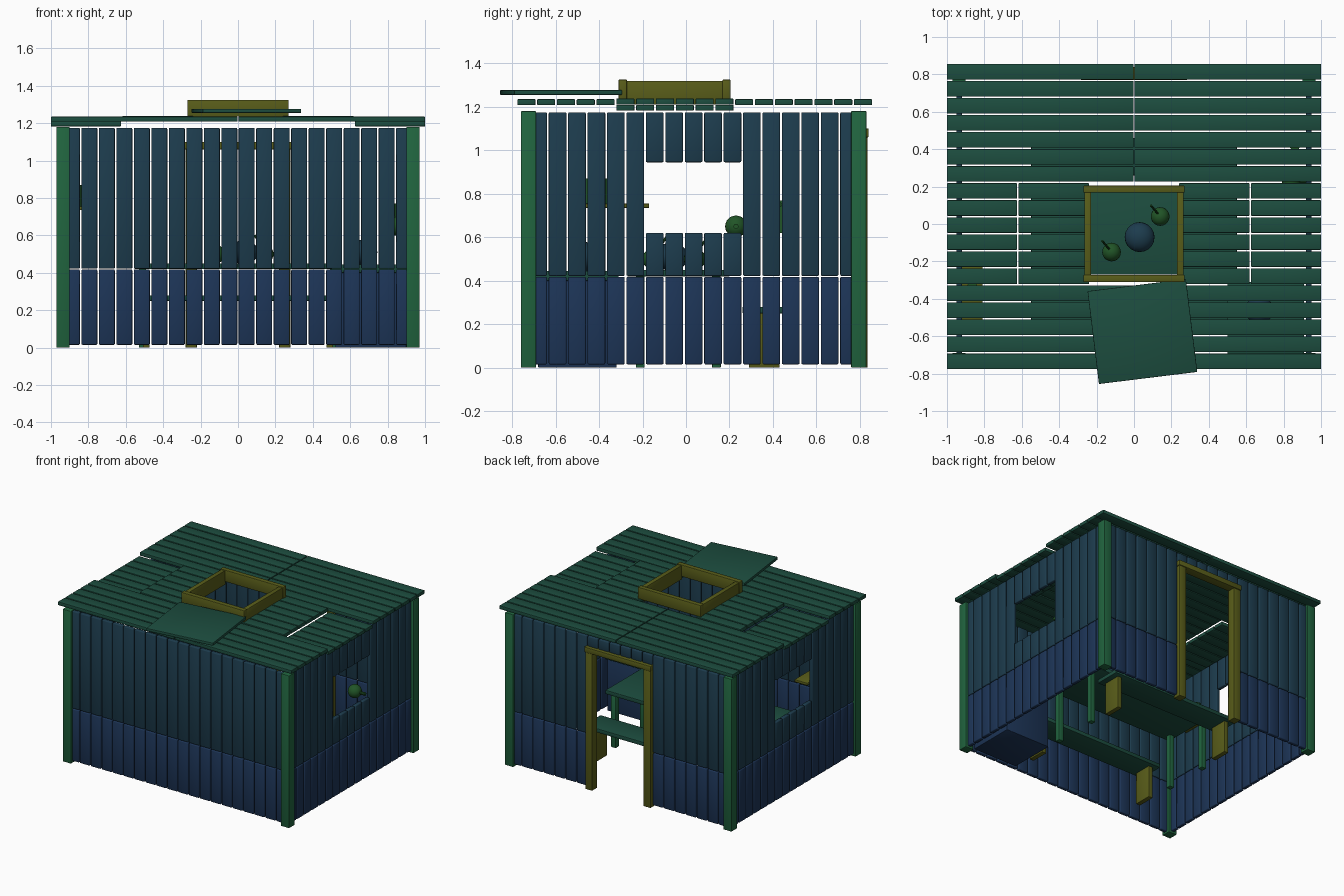
import bpy, bmesh, math
from mathutils import Matrix, Vector

if "Cube" in bpy.data.objects:
    bpy.data.objects.remove(bpy.data.objects["Cube"])

def mat(name, c):
    m = bpy.data.materials.new(name)
    m.diffuse_color = (*c, 1)
    m.use_nodes = True
    m.node_tree.nodes["Principled BSDF"].inputs["Base Color"].default_value = m.diffuse_color
    return m

BLUE = mat("plank_upper", (0.012, 0.045, 0.075))
DEEP = mat("plank_lower", (0.012, 0.035, 0.095))
TEAL = mat("roof_wood", (0.012, 0.075, 0.05))
GREEN = mat("post_wood", (0.015, 0.13, 0.05))
OLIVE = mat("trim_wood", (0.10, 0.11, 0.01))
LEAF = mat("leaf_green", (0.015, 0.09, 0.02))

def boxes(name, spans, material, bevel=0.003):
    """One object made of boxes given as (x0, x1, y0, y1, z0, z1)."""
    bm = bmesh.new()
    for x0, x1, y0, y1, z0, z1 in spans:
        m = Matrix.Translation(((x0 + x1) / 2, (y0 + y1) / 2, (z0 + z1) / 2)) @ \
            Matrix.Diagonal((x1 - x0, y1 - y0, z1 - z0, 1))
        bmesh.ops.create_cube(bm, size=1, matrix=m)
    me = bpy.data.meshes.new(name)
    bm.to_mesh(me)
    bm.free()
    ob = bpy.data.objects.new(name, me)
    bpy.context.collection.objects.link(ob)
    me.materials.append(material)
    if bevel:
        b = ob.modifiers.new("Bevel", 'BEVEL')
        b.width, b.segments = bevel, 2
    for p in me.polygons:
        p.use_smooth = True
    return ob

def ball(name, loc, r, material, flat=1.0):
    bpy.ops.mesh.primitive_uv_sphere_add(segments=20, ring_count=12, radius=r, location=loc)
    ob = bpy.context.object
    ob.name = name
    ob.scale.z = flat
    ob.data.materials.append(material)
    bpy.ops.object.shade_smooth_by_angle()
    return ob

def rod(name, a, b, r, material):
    a, b = Vector(a), Vector(b)
    bpy.ops.mesh.primitive_cylinder_add(vertices=10, radius=r, depth=(b - a).length, location=(a + b) / 2)
    ob = bpy.context.object
    ob.name = name
    ob.rotation_euler = (b - a).to_track_quat('Z', 'Y').to_euler()
    ob.data.materials.append(material)
    bpy.ops.object.shade_smooth_by_angle()

CY, G = 0.035, 0.004           # wall centre in y, half gap
LOW, HIGH = (0.015, 0.418), (0.422, 1.175)

# Corner posts
boxes("corner_posts", [(*x, *y, 0, 1.18) for x in ((-0.97, -0.90), (0.90, 0.97))
                       for y in ((-0.76, -0.69), (0.76, 0.83))], GREEN)

# Front and back walls; the back one has a doorway
P = 0.0935
front_up, front_low, back_up, back_low = [], [], [], []
for i in range(-10, 10):
    x = (i * P + G, (i + 1) * P - G)
    f, b = (-0.742, -0.712), (0.782, 0.812)
    front_up.append((*x, *f, *HIGH))
    front_low.append((*x, *f, *LOW))
    if -3 <= i < 3:
        back_up.append((*x, *b, 1.09, 1.175))
    else:
        back_up.append((*x, *b, *HIGH))
        back_low.append((*x, *b, *LOW))
for n, s, m in (("front_wall_upper", front_up, BLUE), ("front_wall_lower", front_low, DEEP),
                ("back_wall_upper", back_up, BLUE), ("back_wall_lower", back_low, DEEP)):
    boxes(n, s, m, 0.006)

# Side walls with a five-plank window
P = 0.0894
for side, x in (("left", (-0.95, -0.92)), ("right", (0.92, 0.95))):
    up, low = [], []
    for i in range(17):
        y0 = CY + (i - 8.5) * P
        y = (y0 + G, y0 + P - G)
        low.append((*x, *y, *LOW))
        if 6 <= i <= 10:
            up += [(*x, *y, 0.422, 0.62), (*x, *y, 0.945, 1.175)]
        else:
            up.append((*x, *y, *HIGH))
    boxes(side + "_wall_upper", up, BLUE, 0.006)
    boxes(side + "_wall_lower", low, DEEP, 0.006)

# Door frame
boxes("door_frame", [(-0.28, -0.22, 0.77, 0.835, 0, 1.06), (0.22, 0.28, 0.77, 0.835, 0, 1.06),
                     (-0.285, 0.285, 0.77, 0.84, 1.06, 1.10)], OLIVE)

# Roof planks: split rows, and six rows around the hatch with lowered outer ends
rows, P = [], 1.64 / 18
for i in range(18):
    y = (-0.78 + i * P + G, -0.78 + (i + 1) * P - G)
    for s in (-1, 1):
        def span(a, b, z0, z1):
            rows.append((*sorted((s * a, s * b)), *y, z0, z1))
        if 5 <= i <= 10:
            span(0.24, 0.618, 1.21, 1.238)
            span(0.626, 1.0, 1.183, 1.209)
        else:
            span(0.003, 1.0, 1.208, 1.235)
boxes("roof_planks", rows, TEAL)

# Hatch frame and its lid, slid aside
boxes("hatch_frame", [(-0.265, -0.23, -0.28, 0.18, 1.21, 1.32), (0.23, 0.265, -0.28, 0.18, 1.21, 1.32),
                      (-0.27, 0.27, -0.31, -0.272, 1.235, 1.325), (-0.27, 0.27, 0.168, 0.205, 1.235, 1.325)], OLIVE)
lid = boxes("hatch_lid", [(-0.265, 0.265, -0.25, 0.25, -0.011, 0.011)], TEAL)
lid.location = (0.045, -0.575, 1.266)
lid.rotation_euler.z = math.radians(7)

# Table
boxes("table_top", [(-0.55, 0.55, -0.27, 0.20, 0.42, 0.45)], TEAL)
boxes("table_legs", [(x - 0.02, x + 0.02, y - 0.02, y + 0.02, 0, 0.42)
                     for x in (-0.51, 0.51) for y in (-0.21, 0.14)], GREEN)

# Benches with panel legs
for n, y in (("back", 0.36), ("front", -0.47)):
    boxes(n + "_bench_seat", [(-0.55, 0.55, y - 0.10, y + 0.10, 0.25, 0.28)], TEAL)
    boxes(n + "_bench_legs", [(x - 0.018, x + 0.018, y - 0.07, y + 0.07, 0, 0.25)
                              for x in (-0.49, 0.49)], OLIVE)

# Things on the table
ball("table_bowl", (0.03, -0.07, 0.51), 0.08, BLUE, 0.8)
for n, x, y, d in (("left_cup", -0.12, -0.15, -0.05), ("right_cup", 0.14, 0.04, -0.05)):
    ball(n, (x, y, 0.50), 0.05, LEAF)
    rod(n + "_stem", (x, y, 0.52), (x + d, y + 0.06, 0.60), 0.006, LEAF)

# Corner crate with a pot
boxes("crate", [(0.52, 0.90, -0.68, -0.32, 0.0, 0.40)], DEEP)
boxes("crate_lid", [(0.50, 0.91, -0.70, -0.31, 0.40, 0.445)], TEAL)
ball("crate_pot", (0.67, -0.46, 0.51), 0.075, BLUE, 0.9)

# Wall shelf on the left with jars
boxes("wall_shelf", [(-0.92, -0.81, -0.52, -0.17, 0.735, 0.755)], OLIVE)
for i, y in enumerate((-0.45, -0.34)):
    rod("shelf_jar_%d" % (i + 1), (-0.865, y, 0.755), (-0.865, y, 0.87), 0.03, LEAF)

# Hanging items on the right wall
ball("hanging_ball", (0.84, 0.23, 0.65), 0.05, LEAF)
rod("ball_peg", (0.93, 0.23, 0.65), (0.84, 0.23, 0.65), 0.012, LEAF)
rod("hanging_bottle", (0.86, 0.43, 0.62), (0.86, 0.43, 0.77), 0.035, LEAF)
rod("bottle_peg", (0.93, 0.43, 0.75), (0.86, 0.43, 0.75), 0.012, LEAF)
